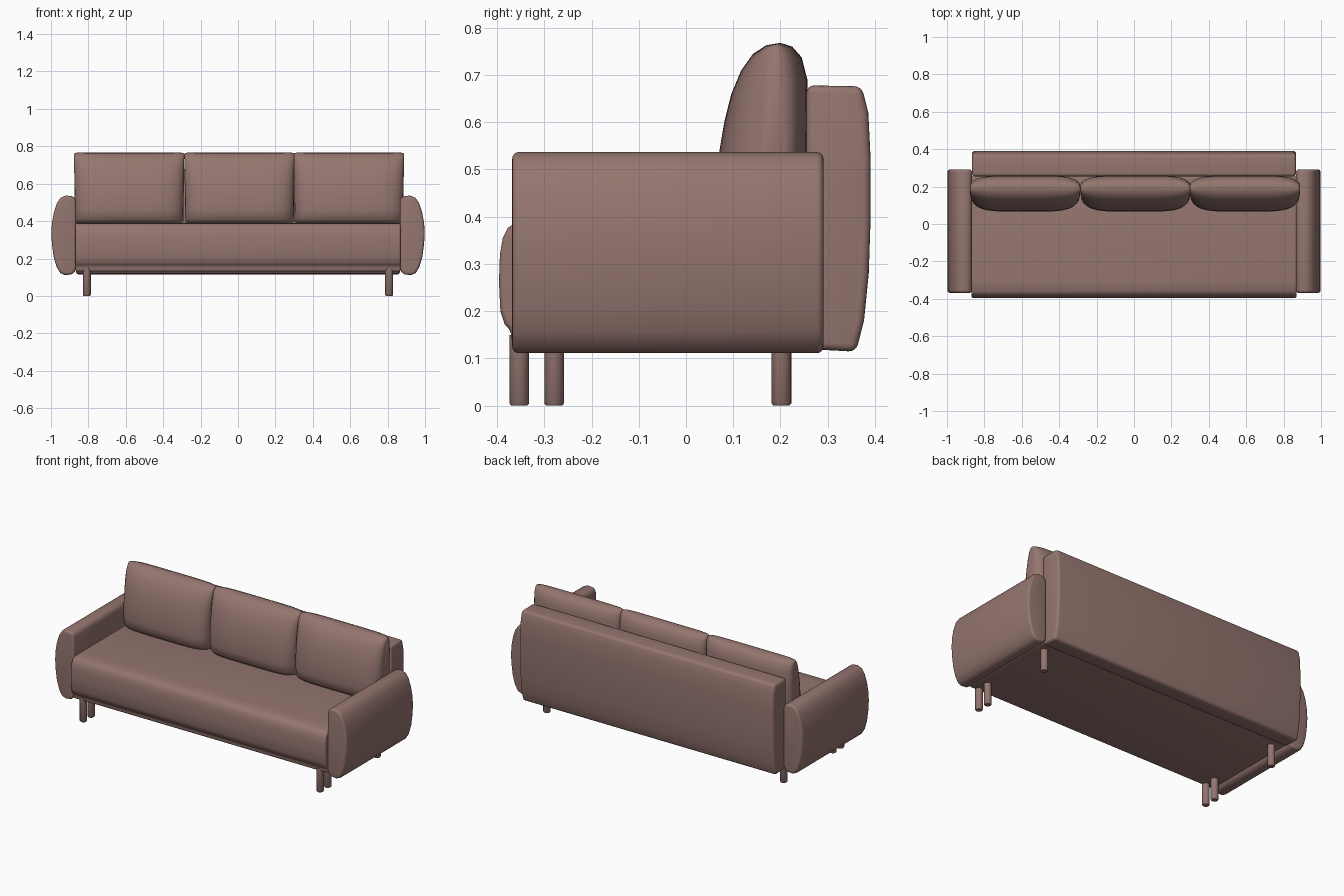
import bpy
import bmesh
import math
from mathutils import Vector

cube = bpy.data.objects.get("Cube")
if cube:
    bpy.data.objects.remove(cube)

# Single upholstery colour
fabric = bpy.data.materials.new("dusty_rose_fabric")
fabric.use_nodes = True
COLOUR = (0.30, 0.18, 0.16, 1)
fabric.diffuse_color = COLOUR
fabric.node_tree.nodes["Principled BSDF"].inputs["Base Color"].default_value = COLOUR


def finish(name, bm, angle=50):
    bmesh.ops.recalc_face_normals(bm, faces=bm.faces)
    mesh = bpy.data.meshes.new(name)
    bm.to_mesh(mesh)
    bm.free()
    mesh.materials.append(fabric)
    obj = bpy.data.objects.new(name, mesh)
    bpy.context.collection.objects.link(obj)
    bpy.ops.object.select_all(action="DESELECT")
    obj.select_set(True)
    bpy.context.view_layer.objects.active = obj
    bpy.ops.object.shade_smooth_by_angle(angle=math.radians(angle))
    return obj


def loft(rings):
    """Skin a list of closed rings and cap both ends."""
    bm = bmesh.new()
    loops = [[bm.verts.new(p) for p in ring] for ring in rings]
    for a, b in zip(loops, loops[1:]):
        for i in range(len(a)):
            j = (i + 1) % len(a)
            bm.faces.new((a[i], a[j], b[j], b[i]))
    bm.faces.new(loops[0])
    bm.faces.new(loops[-1])
    bmesh.ops.recalc_face_normals(bm, faces=bm.faces)
    return bm


def soften(bm, width):
    """Round every edge that turns sharply."""
    edges = [e for e in bm.edges if e.calc_face_angle(0) > math.radians(40)]
    bmesh.ops.bevel(bm, geom=edges, offset=width, segments=4, profile=0.5,
                    affect="EDGES", clamp_overlap=True)


def long_part(name, profile, half_width, width):
    bm = loft([[(x, y, z) for y, z in profile] for x in (-half_width, half_width)])
    soften(bm, width)
    return finish(name, bm)


# Seat with a padded front over a recessed lower rail
long_part("seat", [
    (-0.368, 0.13), (-0.371, 0.16), (-0.384, 0.172), (-0.393, 0.2),
    (-0.396, 0.26), (-0.394, 0.32), (-0.388, 0.355), (-0.377, 0.377),
    (-0.358, 0.388), (-0.3, 0.391), (0.26, 0.391), (0.26, 0.13)], 0.87, 0.012)

# Upright back panel with a gently bowed rear
long_part("backrest", [
    (0.255, 0.12), (0.36, 0.114), (0.377, 0.18), (0.387, 0.28), (0.391, 0.4),
    (0.391, 0.52), (0.386, 0.62), (0.372, 0.676), (0.255, 0.678)], 0.866, 0.016)

# Arms: flat inside, bowed outside
ARM = [(0.866, 0.15), (0.873, 0.128), (0.89, 0.115), (0.925, 0.111), (0.95, 0.122),
       (0.97, 0.155), (0.986, 0.21), (0.995, 0.28), (0.998, 0.335), (0.995, 0.39),
       (0.985, 0.445), (0.968, 0.497), (0.948, 0.525), (0.92, 0.537),
       (0.888, 0.533), (0.872, 0.525), (0.866, 0.505)]
for side, label in ((1, "left"), (-1, "right")):
    arm = loft([[(side * x, y, z) for x, z in ARM] for y in (-0.368, 0.291)])
    soften(arm, 0.014)
    finish(label + "_arm", arm)

# Loose back cushions, thinning towards their sides
CUSHION = [(0.1, 0.388), (0.072, 0.41), (0.066, 0.46), (0.07, 0.535), (0.081, 0.6),
           (0.096, 0.66), (0.117, 0.71), (0.142, 0.745), (0.17, 0.763),
           (0.2, 0.768), (0.225, 0.76), (0.245, 0.737), (0.257, 0.69),
           (0.258, 0.6), (0.256, 0.45), (0.24, 0.388)]
MIDDLE = Vector((0.185, 0.58))


def cushion(name, centre, half):
    rings = []
    steps = 20
    for i in range(steps + 1):
        t = -math.cos(math.pi * i / steps)
        depth = 0.3 + 0.7 * (1 - abs(t) ** 5) ** 0.5
        height = 0.95 + 0.05 * (1 - abs(t) ** 16) ** 0.5
        ring = []
        for y, z in CUSHION:
            # Sides lean outwards slightly near the top
            lean = 0.982 + 0.018 * (z - 0.388) / 0.38
            ring.append((centre + t * half * lean,
                         MIDDLE.x + (y - MIDDLE.x) * depth,
                         MIDDLE.y + (z - MIDDLE.y) * height))
        rings.append(ring)
    finish(name, loft(rings), 65)


for label, centre in (("right", -0.582), ("middle", 0.008), ("left", 0.593)):
    cushion(label + "_back_cushion", centre, 0.295)

# Round legs, two close together at each front corner
for side, label in ((1, "left"), (-1, "right")):
    for y, place in ((-0.353, "front"), (-0.279, "inner_front"), (0.202, "back")):
        rings = [[(side * 0.808 + r * math.cos(a), y + r * math.sin(a), z)
                  for a in (math.tau * k / 20 for k in range(20))]
                 for r, z in ((0.017, 0), (0.021, 0.005), (0.021, 0.15))]
        finish(f"{label}_{place}_leg", loft(rings))
